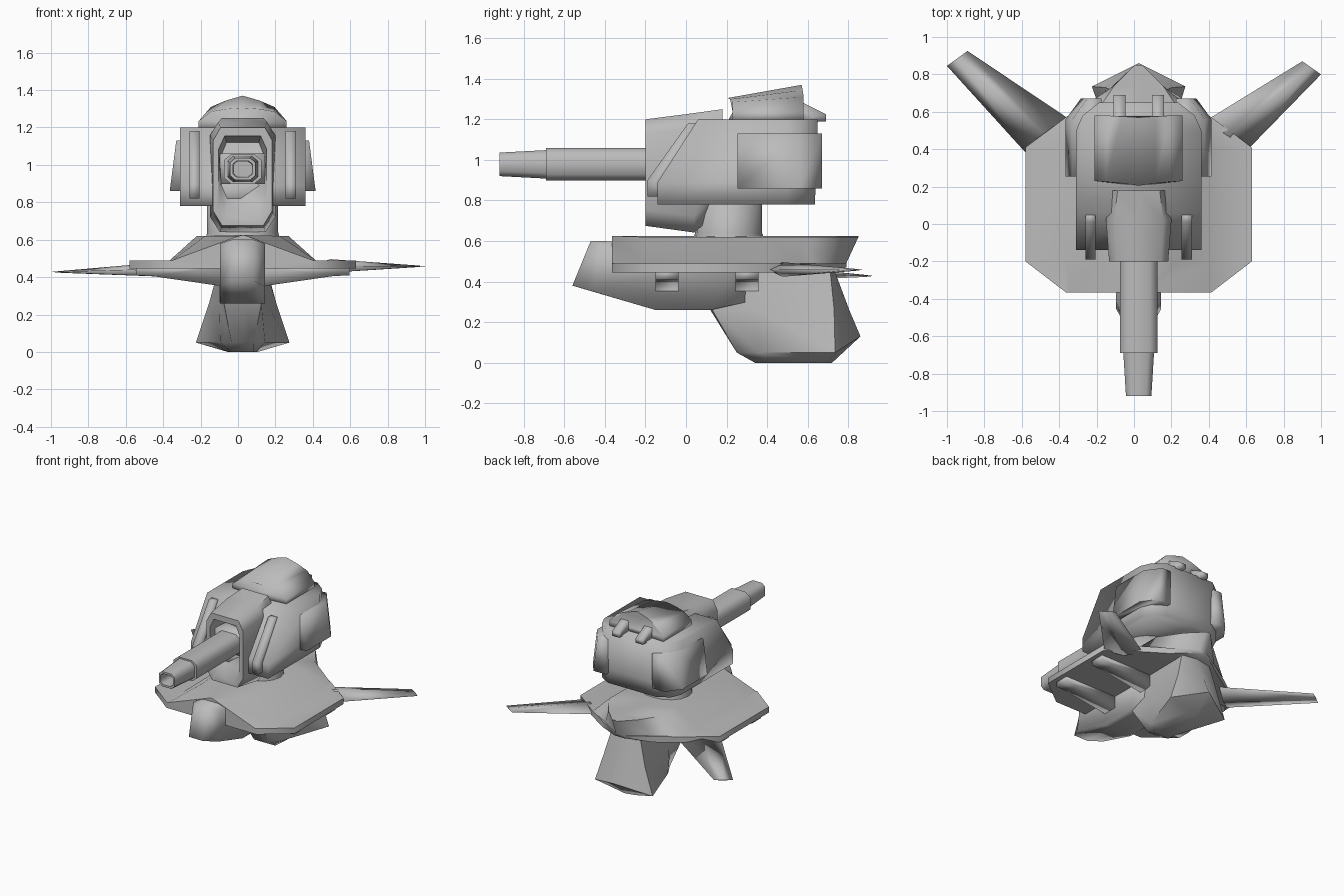
import bpy, bmesh, math

if "Cube" in bpy.data.objects:
    bpy.data.objects.remove(bpy.data.objects["Cube"], do_unlink=True)

CX = 0.025  # centre line of the body (the two wings differ slightly)

grey = bpy.data.materials.new("plain_grey")
grey.use_nodes = True
COL = (0.5, 0.5, 0.5, 1)
grey.diffuse_color = COL
grey.node_tree.nodes["Principled BSDF"].inputs["Base Color"].default_value = COL


def loft(name, rings, dx=CX, angle=95):
    """Skin closed rings of equal length and cap both ends."""
    bm = bmesh.new()
    loops = [[bm.verts.new((x + dx, y, z)) for x, y, z in r] for r in rings]
    n = len(loops[0])
    for a, b in zip(loops, loops[1:]):
        for i in range(n):
            j = (i + 1) % n
            bm.faces.new((a[i], a[j], b[j], b[i]))
    bm.faces.new(loops[0])
    bm.faces.new(loops[-1])
    bmesh.ops.recalc_face_normals(bm, faces=bm.faces)
    me = bpy.data.meshes.new(name)
    bm.to_mesh(me)
    bm.free()
    me.materials.append(grey)
    ob = bpy.data.objects.new(name, me)
    bpy.context.collection.objects.link(ob)
    bpy.ops.object.select_all(action='DESELECT')
    ob.select_set(True)
    bpy.context.view_layer.objects.active = ob
    bpy.ops.object.shade_smooth_by_angle(angle=math.radians(angle))


def sym(half):
    """Complete a half ring by mirroring it across x = 0."""
    return half + [(-x, y, z) for x, y, z in reversed(half) if x > 1e-6]


def prism(name, yz, x0, x1):
    loft(name, [[(x, y, z) for y, z in yz] for x in (x0, x1)])


# hull: cross-sections along y (y top, y bottom, deck half width, slope foot, rim half width)
def hull_ring(yt, yb, a, b, w, low=0.445):
    return sym([(0, yt, 0.625), (a, yt, 0.62), (b, yb, 0.49), (w, yb, 0.49),
                (w, yb, low), (0, yb, low)])


loft("hull", [hull_ring(-0.365, -0.365, 0.02, 0.375, 0.39),
              hull_ring(-0.2, -0.2, 0.2, 0.39, 0.605),
              hull_ring(0.41, 0.41, 0.245, 0.39, 0.605),
              hull_ring(0.57, 0.57, 0.245, 0.38, 0.39),
              hull_ring(0.74, 0.68, 0.13, 0.2, 0.22),
              hull_ring(0.85, 0.79, 0.02, 0.03, 0.04, 0.47)], angle=60)

# nose: side profile swept across x with the middle pushed forward
nose_mid = [(-0.47, 0.60), (-0.56, 0.38), (-0.15, 0.26), (0.12, 0.26), (0.3, 0.3), (0.3, 0.59)]
nose_side = [(-0.42, 0.58), (-0.455, 0.35), (-0.15, 0.26), (0.12, 0.26), (0.3, 0.3), (0.3, 0.57)]
loft("nose", [[(x, y, z) for y, z in p] for x, p in
              ((-0.12, nose_side), (-0.06, nose_mid), (0.06, nose_mid), (0.12, nose_side))])

# keel: stacked outlines, narrow in front and flaring to the rear corners
loft("keel", [
    sym([(0, 0.05, 0.46), (0.1, 0.05, 0.46), (0.12, 0.3, 0.46), (0.125, 0.71, 0.46), (0, 0.73, 0.46)]),
    sym([(0, 0.12, 0.26), (0.1, 0.13, 0.26), (0.125, 0.35, 0.26), (0.18, 0.73, 0.26), (0, 0.805, 0.26)]),
    sym([(0, 0.25, 0.05), (0.06, 0.25, 0.05), (0.12, 0.36, 0.05), (0.25, 0.735, 0.05), (0, 0.86, 0.13)]),
    sym([(0, 0.34, 0), (0.06, 0.34, 0), (0.07, 0.42, 0), (0.08, 0.70, 0), (0, 0.72, 0)])], angle=60)

# belly ribs: deepest at the middle, blunt at the rim
for y0, tag in ((-0.15, "front"), (0.245, "rear")):
    for s, side in ((1, "left"), (-1, "right")):
        pts = [(0.57, 0.46), (0.57, 0.41), (0.48, 0.405), (0.1, 0.35), (0.1, 0.46)]
        loft(f"belly_rib_{tag}_{side}", [[(s * x, y, z) for x, z in pts] for y in (y0, y0 + 0.112)])


# wings: thick root to thin tip
def wing(name, outer, inner, tip_outer, tip_inner, zr, zt):
    def ring(o, i, z, h):
        m = ((o[0] + i[0]) / 2, (o[1] + i[1]) / 2)
        return [(*o, z), (*m, z + h), (*i, z), (*m, z - h)]
    loft(name, [ring(outer, inner, zr, 0.036), ring(tip_outer, tip_inner, zt, 0.005)], 0)


wing("wing_right", (-0.56, 0.36), (-0.33, 0.55), (-1.0, 0.845), (-0.89, 0.925), 0.44, 0.428)
wing("wing_left", (0.61, 0.40), (0.38, 0.55), (1.0, 0.80), (0.9, 0.87), 0.46, 0.458)

# turret neck
N = 16
loft("turret_neck", [[(rx * math.cos(2 * math.pi * i / N), 0.21 + ry * math.sin(2 * math.pi * i / N), z)
                      for i in range(N)]
                     for z, rx, ry in ((0.6, 0.2, 0.18), (0.64, 0.19, 0.165), (0.82, 0.19, 0.165))])


# turret body: stacked outlines with a sloping front
def turret_ring(z, front, back):
    return sym([(0, front, z), (0.335, front, z), (0.335, 0.5, z),
                (0.3, 0.58, z), (0.21, back, z), (0, back, z)])


loft("turret_body", [turret_ring(0.78, -0.14, 0.635), turret_ring(0.89, -0.14, 0.64),
                     turret_ring(1.2, 0.06, 0.65)])

# side pods wrapped round the rear corners, and rails on the sloping front
for s, side in ((1, "left"), (-1, "right")):
    loft(f"side_pod_{side}", [[(s * x, y, z) for x, y in
                               ((0.28, 0.255), (w, 0.255), (w, 0.56), (w - 0.08, 0.67), (0.2, 0.67), (0.2, 0.6))]
                              for z, w in ((0.86, 0.39), (1.13, 0.355))])
    prism(f"front_rail_{side}", [(-0.19, 0.82), (-0.1, 0.82), (-0.1, 0.89), (0.07, 1.18),
                                 (0.01, 1.18), (-0.19, 0.9)], s * 0.23, s * 0.285)


# gun hood: faceted tube with a recess for the barrel
def hood_ring(y, w, top, bot, yb=None):
    yb = y if yb is None else yb
    return sym([(0, y, top), (w * 0.75, y, top), (w, y, top - 0.07),
                (w, yb, bot + 0.08), (w * 0.7, yb, bot), (0, yb, bot)])


loft("gun_hood", [hood_ring(0.18, 0.15, 1.25, 0.71, 0.12),
                  hood_ring(0.02, 0.175, 1.228, 0.642, 0.04),
                  hood_ring(-0.2, 0.158, 1.2, 0.675),
                  hood_ring(-0.2, 0.128, 1.155, 0.715),
                  hood_ring(-0.03, 0.115, 1.12, 0.80, -0.15)], angle=60)


# barrel: flattened octagon sections with a hollow muzzle
def oct_ring(y, w, h, zc=0.978):
    k = 0.6
    return sym([(0, y, zc + h), (k * w, y, zc + h), (w, y, zc + k * h),
                (w, y, zc - k * h), (k * w, y, zc - h), (0, y, zc - h)])


loft("barrel", [oct_ring(0.1, 0.1, 0.08), oct_ring(-0.69, 0.1, 0.08), oct_ring(-0.69, 0.082, 0.07),
                oct_ring(-0.92, 0.068, 0.058), oct_ring(-0.92, 0.053, 0.043),
                oct_ring(-0.78, 0.05, 0.04)], angle=65)
loft("barrel_mount", [[(x, y, z) for x, z in ((-0.12, 0.9), (0.12, 0.9), (0.12, 1.06), (-0.12, 1.06))]
                      for y in (-0.15, 0.1)])


# cupola: ridged cap rising to the back
def cupola_ring(ym, ys, peak, shoulder):
    return sym([(0, ym, peak), (0.09, (ym + ys) / 2, (peak + shoulder) / 2 + 0.004), (0.17, ys, shoulder),
                (0.235, ys, 1.235), (0.235, ys, 1.19), (0, ym, 1.19)])


loft("cupola", [cupola_ring(0.205, 0.23, 1.305, 1.285), cupola_ring(0.57, 0.58, 1.37, 1.31)])

# twin exhaust blocks behind the cupola
for s, side in ((1, "left"), (-1, "right")):
    prism(f"exhaust_{side}", [(0.55, 1.29), (0.58, 1.28), (0.69, 1.225), (0.69, 1.19), (0.55, 1.19)],
          s * 0.07, s * 0.135)
